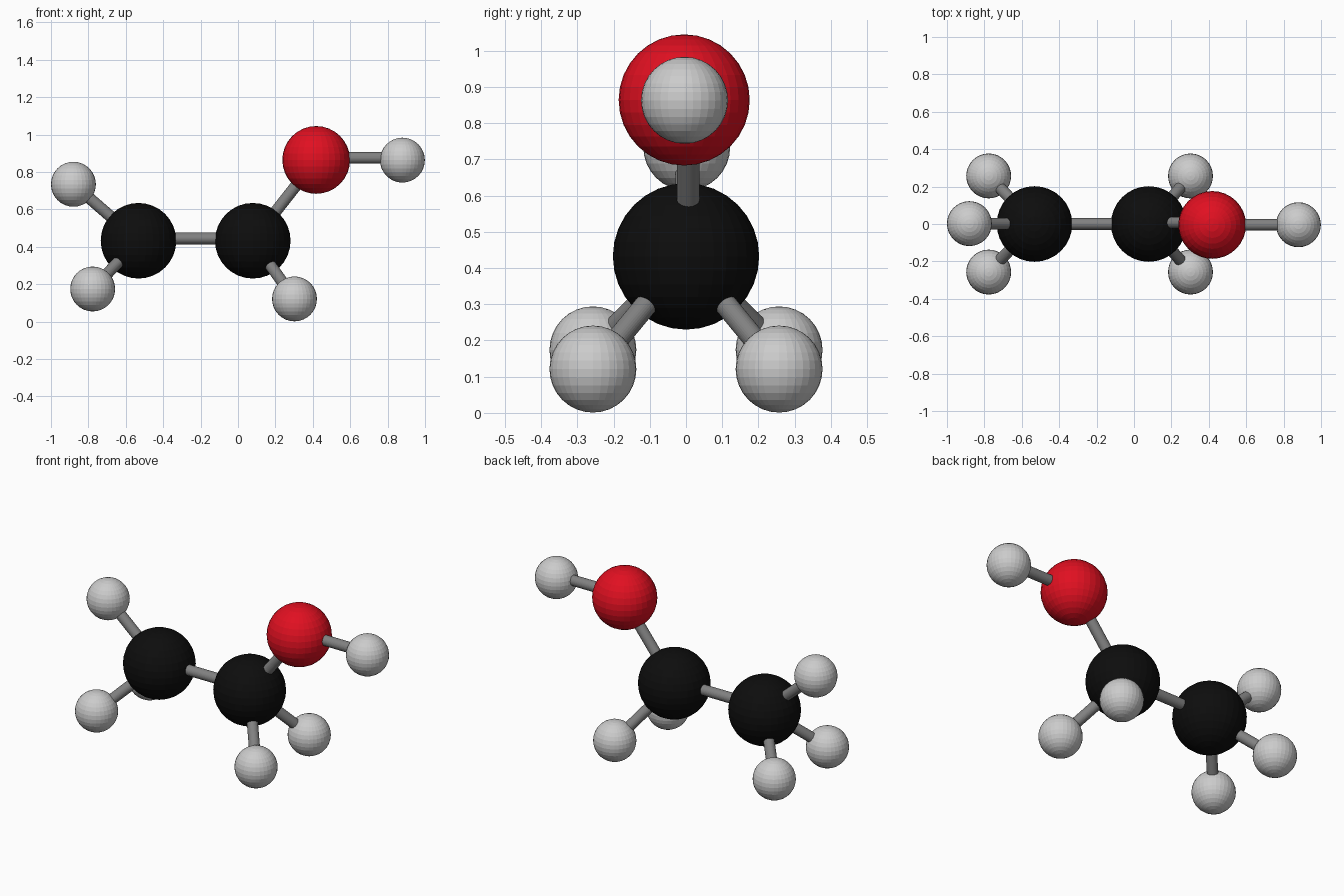
import bpy
from mathutils import Vector

if "Cube" in bpy.data.objects:
    bpy.data.objects.remove(bpy.data.objects["Cube"])


def material(name, rgb):
    m = bpy.data.materials.new(name)
    m.diffuse_color = (*rgb, 1)
    m.use_nodes = True
    m.node_tree.nodes["Principled BSDF"].inputs["Base Color"].default_value = m.diffuse_color
    return m


BLACK = material("carbon_black", (0.004, 0.004, 0.004))
RED = material("oxygen_red", (0.75, 0.005, 0.015))
DARK_GREY = material("bond_grey", (0.22, 0.22, 0.22))
LIGHT_GREY = material("hydrogen_grey", (0.52, 0.52, 0.52))


def atom(name, pos, radius, mat):
    bpy.ops.mesh.primitive_uv_sphere_add(segments=32, ring_count=16, radius=radius, location=pos)
    ob = bpy.context.object
    ob.name = name
    ob.data.materials.append(mat)
    return Vector(pos)


def bond(name, a, b, radius=0.031):
    d = b - a
    bpy.ops.mesh.primitive_cylinder_add(vertices=32, radius=radius, depth=d.length - 0.14,
                                        location=(a + b) / 2)
    ob = bpy.context.object
    ob.name = name
    ob.rotation_euler = d.to_track_quat('Z', 'Y').to_euler()
    ob.data.materials.append(DARK_GREY)


# Carbon backbone and oxygen
c1 = atom("carbon_left", (-0.532, 0, 0.432), 0.202, BLACK)
c2 = atom("carbon_right", (0.079, 0, 0.432), 0.202, BLACK)
ox = atom("oxygen", (0.418, -0.005, 0.864), 0.181, RED)
lift = Vector((0, 0, 0.012))
bond("bond_carbon_carbon", c1 + lift, c2 + lift)
bond("bond_carbon_oxygen", c2 + Vector((0, 0.006, 0)), ox + Vector((0, 0.011, 0)))

# Hydrogens, each with its bond
HR = 0.12
hydrogens = [
    ("hydroxyl", ox + lift, (0.879, -0.004, 0.863)),
    ("left_top", c1, (-0.88, 0.002, 0.734)),
]
for side, s in (("front", -1), ("back", 1)):
    hydrogens.append((f"left_{side}", c1, (-0.777, 0.257 * s, 0.174)))
    hydrogens.append((f"right_{side}", c2, (0.302, 0.257 * s, 0.121)))
for name, parent, pos in hydrogens:
    h = atom(f"hydrogen_{name}", pos, HR, LIGHT_GREY)
    if name == "hydroxyl":
        h = h + lift
    bond(f"bond_{name}", parent, h)
